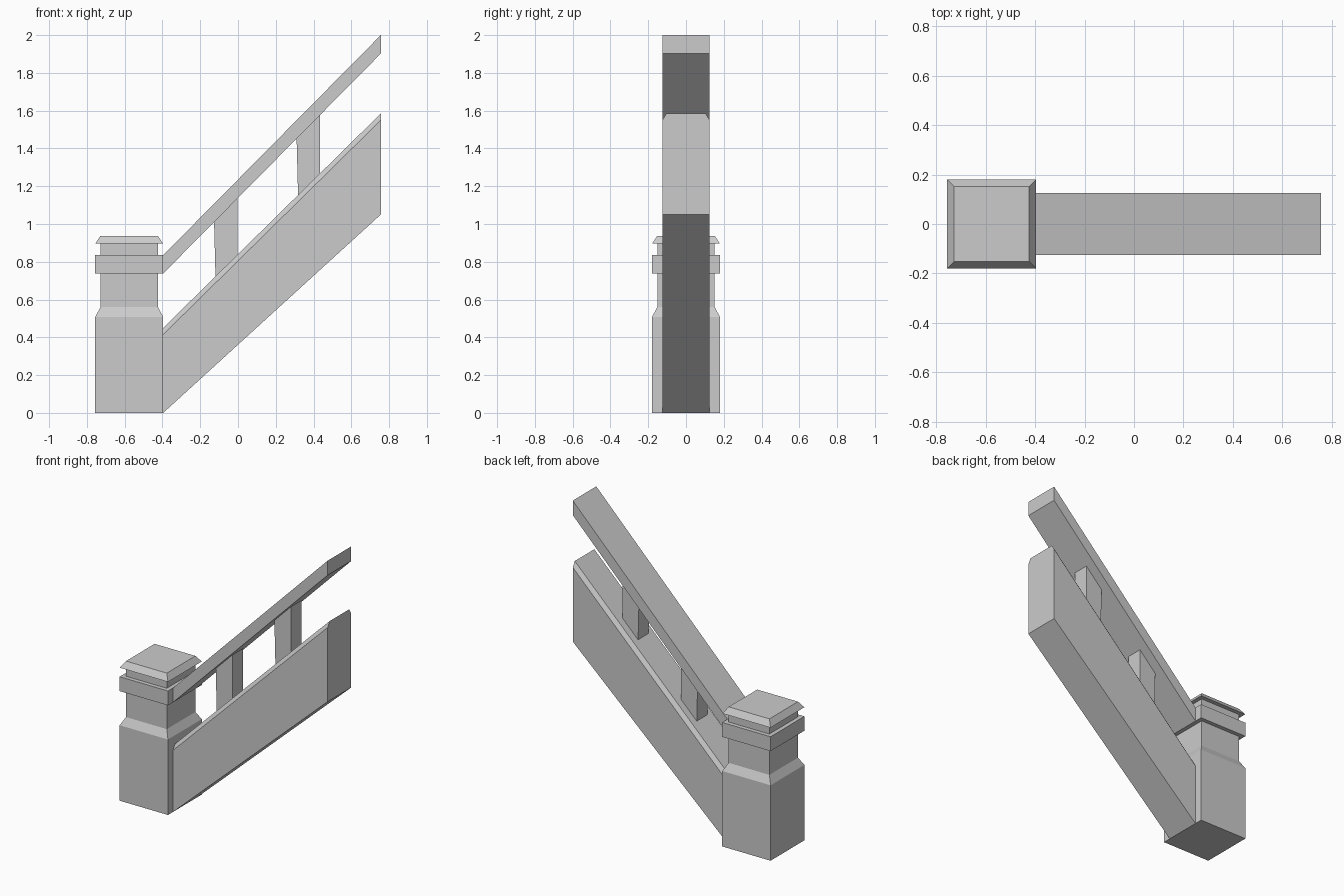
import bpy

if "Cube" in bpy.data.objects:
    bpy.data.objects.remove(bpy.data.objects["Cube"])

X0, X1 = -0.396, 0.756      # sloped run of the stair side
POST_X, POST_R = -0.576, 0.18


def make(name, verts, faces):
    mesh = bpy.data.meshes.new(name)
    mesh.from_pydata(verts, [], faces)
    mesh.update()
    obj = bpy.data.objects.new(name, mesh)
    bpy.context.collection.objects.link(obj)
    return obj


def loft(name, rings):
    """Skin a list of equal-length rings and cap both ends."""
    n = len(rings[0])
    verts = [v for ring in rings for v in ring]
    faces = [(r * n + i, r * n + (i + 1) % n, (r + 1) * n + (i + 1) % n, (r + 1) * n + i)
             for r in range(len(rings) - 1) for i in range(n)]
    faces.append(tuple(reversed(range(n))))
    faces.append(tuple(range(len(verts) - n, len(verts))))
    return make(name, verts, faces)


def square(cx, r, z):
    return [(cx - r, -r, z), (cx + r, -r, z), (cx + r, r, z), (cx - r, r, z)]


def sloped_bar(name, section0, section1):
    """Bar along x from one (y, z) section to another."""
    return loft(name, [[(x, y, z) for y, z in sec]
                       for x, sec in ((X0, section0), (X1, section1))])


def box_section(bottom, top):
    return [(-0.125, bottom), (0.125, bottom), (0.125, top), (-0.125, top)]


def chamfered_section(bottom, side, top):
    return [(-0.125, bottom), (0.125, bottom), (0.125, side),
            (0.104, top), (-0.104, top), (-0.125, side)]


# Square newel post with stepped neck, collar and bevelled cap
post_profile = [(POST_R, 0), (POST_R, 0.508), (0.152, 0.56), (0.152, 0.738),
                (POST_R, 0.738), (POST_R, 0.835), (0.152, 0.835), (0.152, 0.896),
                (POST_R, 0.896), (0.152, 0.937)]
loft("newel_post", [square(POST_X, r, z) for r, z in post_profile])

# Solid stair side with chamfered top edge
sloped_bar("stair_side", chamfered_section(0.0, 0.415, 0.45),
           chamfered_section(1.05, 1.55, 1.585))

# Handrail
sloped_bar("handrail", box_section(0.738, 0.835), box_section(1.902, 2.0))

# Slightly leaning balusters, ends following the slope
for i, (x, z) in enumerate([(-0.127, 0.0), (0.310, 0.435)]):
    side = [(x + 0.008, z + 0.715), (x + 0.125, z + 0.835),
            (x + 0.125, z + 1.15), (x, z + 1.025)]
    loft(f"baluster_{i + 1}", [[(px, y, pz) for px, pz in side] for y in (0.056, -0.056)])
